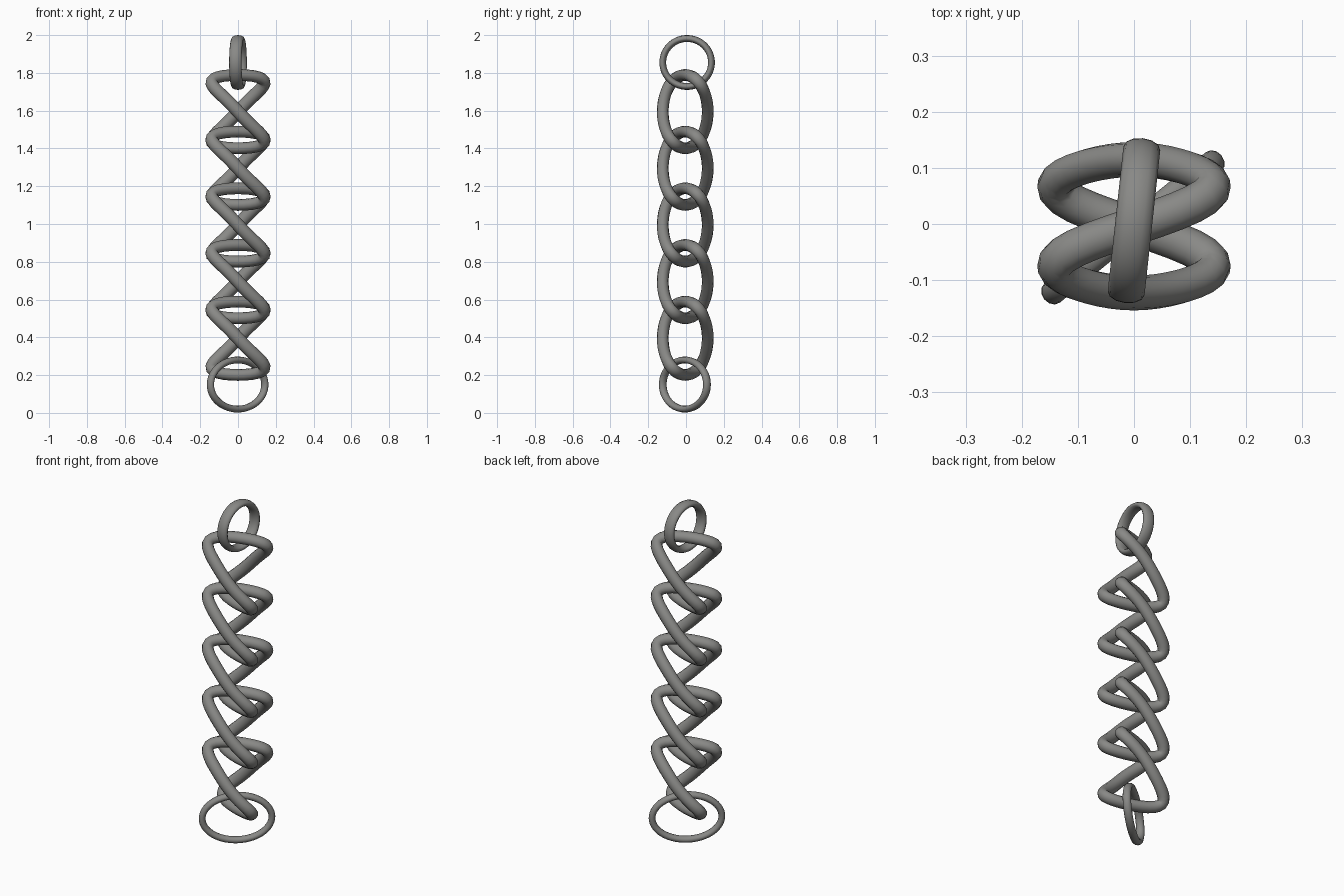
import bpy, math
from mathutils import Vector

if "Cube" in bpy.data.objects:
    bpy.data.objects.remove(bpy.data.objects["Cube"])

steel = bpy.data.materials.new("grey steel")
steel.diffuse_color = (0.25, 0.25, 0.24, 1)
steel.use_nodes = True
steel.node_tree.nodes["Principled BSDF"].inputs["Base Color"].default_value = steel.diffuse_color


def sweep(name, path, centre, radial, axial, n=56, sides=12):
    """Closed tube along path(t), with an oval section (radial x axial radii)."""
    pts = [Vector(path(2 * math.pi * i / n)) for i in range(n)]
    verts, faces = [], []
    for i, p in enumerate(pts):
        tan = (pts[(i + 1) % n] - pts[i - 1]).normalized()
        side = p.cross(tan).normalized()
        out = tan.cross(side)
        for j in range(sides):
            a = 2 * math.pi * j / sides
            verts.append(p + out * radial * math.cos(a) + side * axial * math.sin(a))
            k = (i + 1) % n
            m = (j + 1) % sides
            faces.append((i * sides + j, k * sides + j, k * sides + m, i * sides + m))
    mesh = bpy.data.meshes.new(name)
    mesh.from_pydata(verts, [], faces)
    mesh.validate()
    mesh.materials.append(steel)
    mesh.shade_smooth()
    obj = bpy.data.objects.new(name, mesh)
    obj.location = centre
    bpy.context.collection.objects.link(obj)
    # make sure the faces point outwards
    if sum(f.normal.dot(f.center - pts[f.index // sides]) for f in mesh.polygons) < 0:
        mesh.flip_normals()
    return obj


def ring(dx, dy, height):
    """Upright oval whose horizontal half-axis is (dx, dy)."""
    return lambda t: (dx * math.cos(t), dy * math.cos(t), height * math.sin(t))


def twisted_link(t):
    """Oval in the y-z plane, twisted so its strands cross like a curb chain."""
    x = 0.134 * math.sin(2 * t) - 0.022 * math.sin(4 * t)
    return (x, 0.119 * math.cos(t), 0.194 * math.sin(t))


# end rings
sweep("top_ring", ring(0.014, 0.129, 0.127), (0, 0.006, 1.855), 0.018, 0.033)
sweep("bottom_ring", ring(0.144, 0.117, 0.13), (-0.002, -0.006, 0.15), 0.018, 0.022)

# five interlocked twisted links
for i in range(5):
    sweep(f"chain_link_{i + 1}", twisted_link, (0, -0.004, 1.595 - 0.3 * i), 0.031, 0.034)
